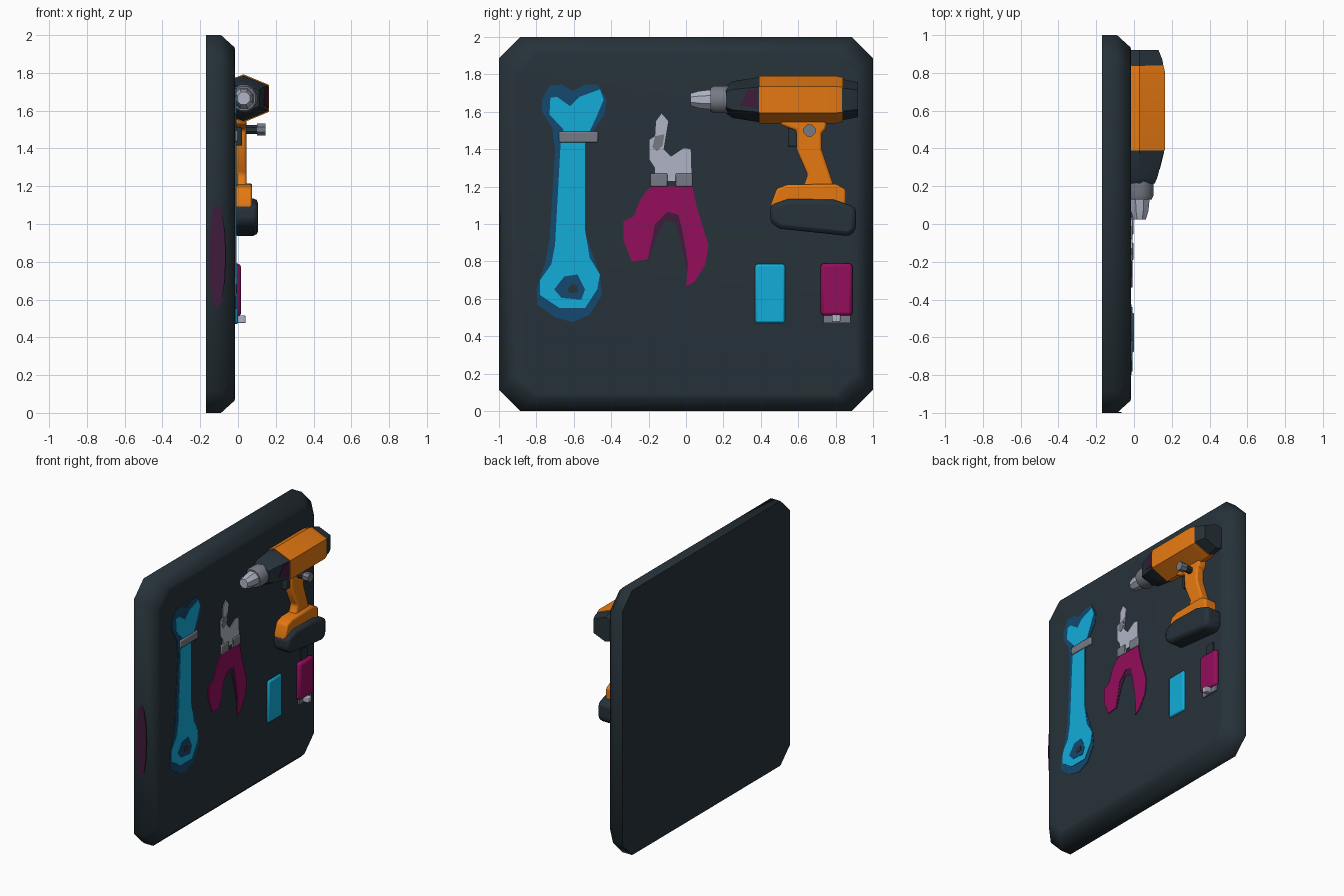
import bpy, bmesh, math

if "Cube" in bpy.data.objects:
    bpy.data.objects.remove(bpy.data.objects["Cube"])

def srgb(r, g, b):
    lin = [(c / 255 / 12.92) if c < 10 else ((c / 255 + 0.055) / 1.055) ** 2.4 for c in (r, g, b)]
    return (*lin, 1)

def material(name, *rgb):
    m = bpy.data.materials.new(name)
    m.diffuse_color = srgb(*rgb)
    m.use_nodes = True
    m.node_tree.nodes["Principled BSDF"].inputs["Base Color"].default_value = m.diffuse_color
    return m

SLATE = material("slate", 38, 50, 57)
ORANGE = material("orange", 230, 121, 18)
BLUE = material("bright blue", 18, 172, 217)
NAVY = material("deep blue", 20, 72, 110)
MAGENTA = material("magenta", 148, 14, 92)
PLUM = material("dark plum", 62, 27, 58)
GREY = material("grey", 118, 122, 132)
SILVER = material("silver", 176, 180, 198)
FACE = -0.015            # front surface of the board

def finish(name, bm, mat, angle=35, bevel=0):
    bmesh.ops.recalc_face_normals(bm, faces=bm.faces)
    me = bpy.data.meshes.new(name)
    bm.to_mesh(me)
    bm.free()
    me.materials.append(mat)
    ob = bpy.data.objects.new(name, me)
    bpy.context.collection.objects.link(ob)
    if bevel:
        mod = ob.modifiers.new("bevel", 'BEVEL')
        mod.width, mod.segments, mod.limit_method = bevel, 2, 'ANGLE'
    bpy.ops.object.select_all(action='DESELECT')
    ob.select_set(True)
    bpy.context.view_layer.objects.active = ob
    bpy.ops.object.shade_smooth_by_angle(angle=math.radians(angle))
    return ob

def loft(name, rings, mat, angle=35, bevel=0):
    """Skin a list of equal length rings and cap both ends."""
    bm = bmesh.new()
    vs = [[bm.verts.new(p) for p in r] for r in rings]
    n = len(vs[0])
    for a, b in zip(vs, vs[1:]):
        for i in range(n):
            bm.faces.new((a[i], a[(i + 1) % n], b[(i + 1) % n], b[i]))
    bm.faces.new(vs[0])
    bm.faces.new(vs[-1])
    return finish(name, bm, mat, angle, bevel)

def plate(name, pts, top, mat, bottom=-0.03, bevel=0):
    """Outline in (y, z) extruded along x."""
    return loft(name, [[(x, y, z) for y, z in pts] for x in (bottom, top)], mat, 35, bevel)

def box(name, y0, y1, z0, z1, top, mat, bevel=0):
    return plate(name, [(y0, z0), (y1, z0), (y1, z1), (y0, z1)], top, mat, bevel=bevel)

# Board: chamfered square with a sloping front border
def octagon(x, inset):
    h, c = 1 - inset, 0.115
    pts = [(h, h - c), (h - c, h), (c - h, h), (-h, h - c),
           (-h, c - h), (c - h, -h), (h - c, -h), (h, c - h)]
    return [(x, y, z + 1) for y, z in pts]

loft("board", [octagon(-0.17, 0.03), octagon(-0.17, 0), octagon(-0.09, 0),
               octagon(FACE - 0.003, 0.065), octagon(FACE, 0.09)], SLATE, 50)

# Faded stain on the front side of the board
stain = [(-0.11 + 0.045 * math.cos(a), 0.83 + 0.28 * math.sin(a))
         for a in [i * math.tau / 12 for i in range(12)]]
loft("board_side_stain", [[(x, y, z) for x, z in stain] for y in (-0.995, -1.001)], PLUM)

# Wrench: deep blue rim below a bright blue face
plate("wrench_rim", [
    (-.77, 1.665), (-.73, 1.74), (-.665, 1.745), (-.605, 1.71), (-.54, 1.745), (-.47, 1.745),
    (-.425, 1.665), (-.435, 1.585), (-.495, 1.5), (-.54, 1.42), (-.54, .95), (-.485, .8),
    (-.46, .72), (-.45, .62), (-.515, .515), (-.605, .475), (-.70, .50), (-.795, .57),
    (-.8, .65), (-.755, .785), (-.73, .92), (-.70, 1.40), (-.715, 1.515), (-.77, 1.60)],
    -0.012, NAVY)
plate("wrench_face", [
    (-.725, 1.675), (-.69, 1.68), (-.62, 1.63), (-.57, 1.68), (-.46, 1.72), (-.44, 1.665),
    (-.48, 1.57), (-.515, 1.495), (-.54, 1.44), (-.54, .97), (-.515, .82), (-.46, .73),
    (-.475, .65), (-.54, .55), (-.675, .55), (-.78, .62), (-.78, .70), (-.72, .785),
    (-.70, .89), (-.67, 1.44), (-.655, 1.505), (-.73, 1.585)], -0.009, BLUE)
plate("wrench_hole", [(-.705, .65), (-.65, .72), (-.58, .73), (-.54, .65), (-.56, .595),
                      (-.665, .605)], -0.007, NAVY)
plate("wrench_hole_centre", [(-.635, .65), (-.61, .68), (-.58, .67), (-.58, .635), (-.62, .63)],
      -0.005, SLATE)
box("wrench_clip", -.68, -.47, 1.435, 1.495, 0.0, GREY, 0.008)

# Pliers
plate("pliers_jaws", [
    (-.13, 1.59), (-.16, 1.55), (-.165, 1.47), (-.195, 1.45), (-.195, 1.345), (-.165, 1.30),
    (-.17, 1.23), (.03, 1.23), (.025, 1.40), (-.013, 1.405), (-.08, 1.36), (-.12, 1.40),
    (-.11, 1.46), (-.095, 1.55)], -0.009, SILVER)
plate("pliers_jaw_shade", [(-.165, 1.47), (-.115, 1.48), (-.125, 1.42), (-.155, 1.39),
                           (-.18, 1.41)], -0.007, GREY)
for side, y in (("left", -.145), ("right", -.01)):
    box(f"pliers_bolt_{side}", y - .045, y + .045, 1.2, 1.27, -0.002, GREY, 0.006)
plate("pliers_grips_inner", [
    (-.17, 1.03), (-.1, 1.09), (-.03, 1.07), (.01, .95), (.03, .75), (.005, .66), (.0, .78),
    (-.04, .95), (-.06, 1.01), (-.11, 1.02), (-.15, .95), (-.205, .80), (-.23, .82)],
    -0.012, PLUM)
plate("pliers_grips", [
    (-.17, 1.20), (.035, 1.20), (.055, 1.10), (.085, 1.0), (.12, .89), (.105, .785),
    (.045, .69), (0, .665), (.01, .785), (-.015, .945), (-.04, 1.05), (-.1, 1.065),
    (-.165, 1.0), (-.205, .81), (-.29, .80), (-.335, .915), (-.335, 1.015), (-.28, 1.04),
    (-.245, 1.13), (-.195, 1.195)], -0.009, MAGENTA)

# Small blocks at the lower right
box("blue_block", .37, .53, .47, .785, 0.0, BLUE, 0.012)
box("magenta_block", .72, .89, .51, .79, 0.016, MAGENTA, 0.018)
box("magenta_block_stem", .765, .84, .78, .87, -0.008, SLATE)
box("magenta_block_foot", .735, .88, .47, .515, -0.002, GREY)
box("magenta_block_tip", .78, .825, .475, .515, 0.04, SILVER, 0.006)

# Drill body: six sided rings along y, flattened against the board
CX, CZ = 0.03, 1.665
def hexring(y, w, h):
    pts = [(0, h), (w, h * .56), (w, -h * .56), (0, -h), (-.05, -h * .85), (-.05, h * .85)]
    return [(CX + x, y, CZ + z) for x, z in pts]

loft("drill_body", [hexring(.39, .135, .127), hexring(.80, .135, .127),
                    hexring(.84, .125, .118)], ORANGE)
loft("drill_rear", [hexring(.825, .128, .112), hexring(.87, .12, .103),
                    hexring(.92, .10, .093)], SLATE)
loft("drill_collar", [hexring(.215, .08, .075), hexring(.25, .095, .098),
                      hexring(.395, .13, .121)], SLATE)
# Worn patch on the upper slope of the collar
def patch(y, t, w, lift):
    return (CX + w + lift, y, CZ + t)
loft("drill_collar_patch", [
    [patch(.29, -.03, .103, d), patch(.385, -.05, .1265, d), patch(.385, .06, .1265, d),
     patch(.33, .05, .113, d)] for d in (-.004, .004)], PLUM)

def tube(name, profile, mat, sides=12, axis='y', cx=CX, cy=0.0, cz=CZ):
    """Turned part from (position, radius) pairs."""
    rings = []
    for p, r in profile:
        ring = []
        for i in range(sides):
            a = math.tau * (i + .5) / sides
            u, v = r * math.cos(a), r * math.sin(a)
            ring.append((cx + u, p, cz + v) if axis == 'y' else (p, cy + u, cz + v))
        rings.append(ring)
    return loft(name, rings, mat)

# Chuck
tube("chuck_base", [(.23, .075), (.15, .075), (.13, .066)], GREY)
tube("chuck_nose", [(.14, .058), (.07, .050), (.025, .036)], SILVER, 8)

# Grip, foot and battery
plate("drill_handle", [
    (.505, 1.57), (.75, 1.57), (.75, 1.51), (.725, 1.485), (.725, 1.40), (.785, 1.22),
    (.80, 1.17), (.60, 1.17), (.635, 1.22), (.65, 1.265), (.59, 1.40), (.59, 1.50),
    (.505, 1.53)], 0.045, ORANGE, bevel=0.012)
plate("drill_foot", [(.485, 1.19), (.54, 1.21), (.80, 1.215), (.855, 1.185), (.855, 1.08),
                     (.455, 1.08), (.455, 1.11)], 0.075, ORANGE, bevel=0.012)
plate("battery", [(.45, 1.10), (.55, 1.135), (.79, 1.13), (.91, 1.09), (.91, .97),
                  (.875, .935), (.50, .975), (.45, 1.01)], 0.106, SLATE, bevel=0.025)
box("trigger", .545, .605, 1.415, 1.51, 0.022, SLATE, 0.006)
tube("switch_stem", [(.03, .026), (.105, .026)], SLATE, 8, 'x', cy=.66, cz=1.50)
tube("switch_cap", [(.10, .034), (.146, .034)], GREY, 8, 'x', cy=.66, cz=1.50)
